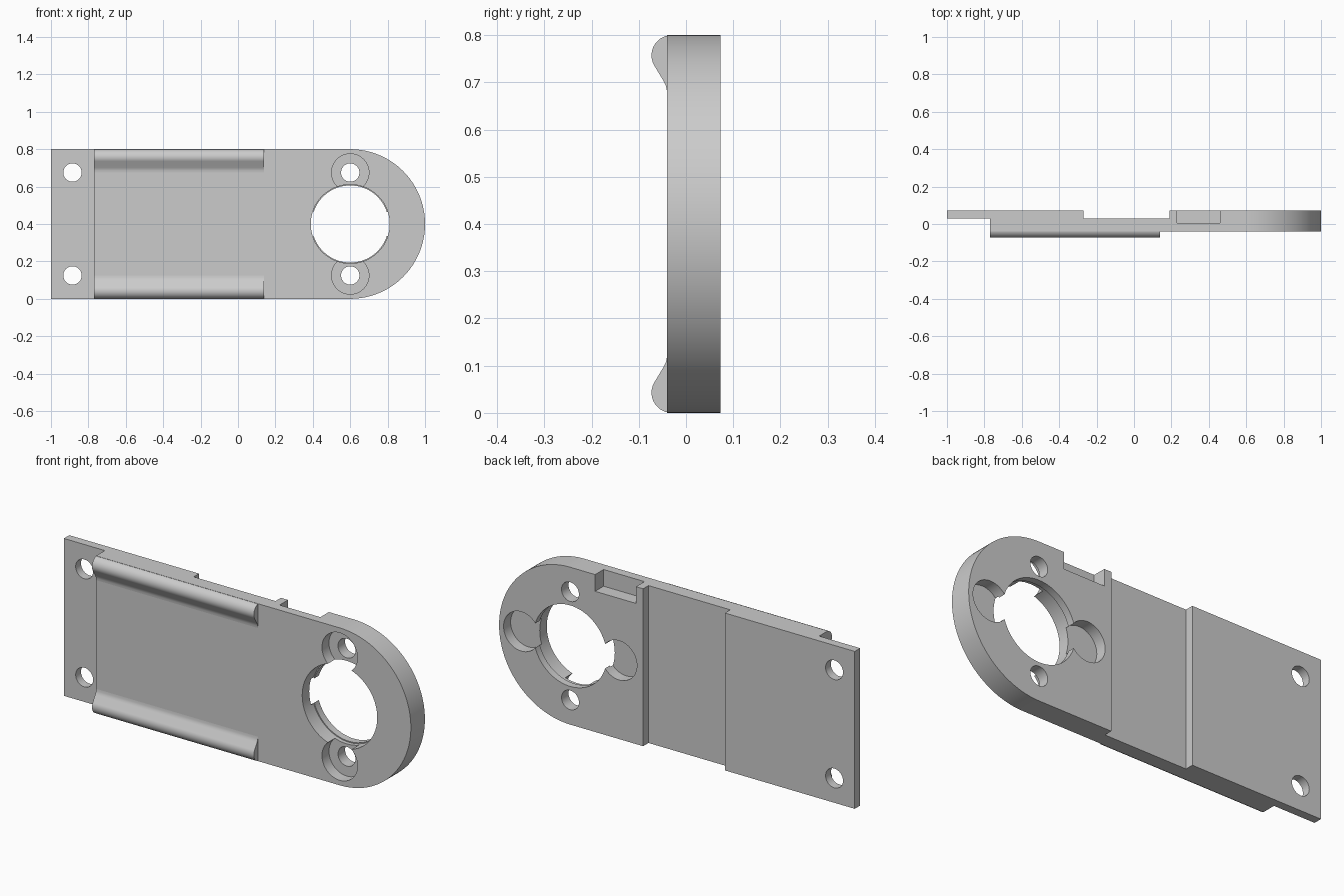
import bpy
import bmesh
from math import sin, cos, pi, radians

cube = bpy.data.objects.get("Cube")
if cube:
    bpy.data.objects.remove(cube, do_unlink=True)

grey = bpy.data.materials.new("light grey")
grey.use_nodes = True
colour = (0.6, 0.6, 0.6, 1)
grey.diffuse_color = colour
grey.node_tree.nodes["Principled BSDF"].inputs["Base Color"].default_value = colour

FRONT, BACK = -0.04, 0.073      # faces of the full-thickness plate
MID = (FRONT + BACK) / 2        # floor of the counterbores
STEP = 0.03                     # back half kept on tab and groove
HEIGHT, AXIS, BORE_X = 0.8, 0.4, 0.6
PITCH = 0.275                   # screw distance from the axis


def prism(name, points, offset):
    """Close a loop of 3D points and sweep it along offset."""
    bm = bmesh.new()
    face = bm.faces.new([bm.verts.new(p) for p in points])
    swept = bmesh.ops.extrude_face_region(bm, geom=[face])["geom"]
    verts = [v for v in swept if isinstance(v, bmesh.types.BMVert)]
    bmesh.ops.translate(bm, verts=verts, vec=offset)
    bmesh.ops.recalc_face_normals(bm, faces=bm.faces)
    mesh = bpy.data.meshes.new(name)
    bm.to_mesh(mesh)
    bm.free()
    obj = bpy.data.objects.new(name, mesh)
    bpy.context.collection.objects.link(obj)
    mesh.materials.append(grey)
    return obj


def arc(x, z, r, start, end, steps):
    angles = [start + (end - start) * i / steps for i in range(steps + 1)]
    return [(x + r * cos(a), z + r * sin(a)) for a in angles]


def select_only(obj):
    bpy.ops.object.select_all(action='DESELECT')
    obj.select_set(True)
    bpy.context.view_layer.objects.active = obj


def cut(target, cutter):
    cutter.hide_render = True
    mod = target.modifiers.new("cut", 'BOOLEAN')
    mod.operation = 'DIFFERENCE'
    mod.solver = 'EXACT'
    mod.object = cutter
    select_only(target)
    bpy.ops.object.modifier_apply(modifier=mod.name)
    bpy.data.objects.remove(cutter, do_unlink=True)


def cut_box(target, x0, x1, y0, y1, z0, z1):
    loop = [(x0, y0, z0), (x1, y0, z0), (x1, y0, z1), (x0, y0, z1)]
    cut(target, prism("box_cutter", loop, (0, y1 - y0, 0)))


def cut_round(target, x, z, r, y0=-0.2, y1=0.2, steps=48):
    loop = [(px, y0, pz) for px, pz in arc(x, z, r, 0, 2 * pi, steps)[:-1]]
    cut(target, prism("round_cutter", loop, (0, y1 - y0, 0)))


# Plate with a rounded end
outline = [(-1, HEIGHT), (-1, 0)] + arc(BORE_X, AXIS, 0.4, -pi / 2, pi / 2, 64)
plate = prism("plate", [(x, FRONT, z) for x, z in outline], (0, BACK - FRONT, 0))

# Thin mounting tab, cross groove in the back, pocket in the top edge
cut_box(plate, -1.1, -0.77, -0.2, STEP, -0.1, 0.9)
cut_box(plate, -0.27, 0.19, STEP, 0.2, -0.1, 0.9)
cut_box(plate, 0.23, 0.46, 0.005, 0.2, HEIGHT - 0.085, 0.9)

# Main bore with a slight front shoulder
cut_round(plate, BORE_X, AXIS, 0.206, steps=80)
cut_round(plate, BORE_X, AXIS, 0.211, y1=MID + 0.02, steps=80)

for side in (-1, 1):
    # Tab holes, front-counterbored screw holes, blind back pockets
    cut_round(plate, -0.885, AXIS + side * PITCH, 0.049)
    cut_round(plate, BORE_X, AXIS + side * PITCH, 0.049)
    cut_round(plate, BORE_X, AXIS + side * PITCH, 0.1, y1=MID)
    cut_round(plate, BORE_X + side * PITCH, AXIS, 0.1, y0=MID)

# Rounded guide rails along the front edges
rail_profile = arc(-0.03, 0.757, 0.043, radians(103), radians(210), 20)
rail_profile += [(-0.047, 0.702), (-0.043, 0.694), (-0.041, 0.686),
                 (-0.04, 0.676), (-0.03, 0.676), (-0.03, 0.795)]
upper = prism("upper_rail", [(-0.77, y, z) for y, z in rail_profile], (0.91, 0, 0))
lower = prism("lower_rail", [(-0.77, y, HEIGHT - z) for y, z in rail_profile], (0.91, 0, 0))

for obj in (plate, upper, lower):
    select_only(obj)
    bpy.ops.object.shade_smooth_by_angle(angle=radians(30))
